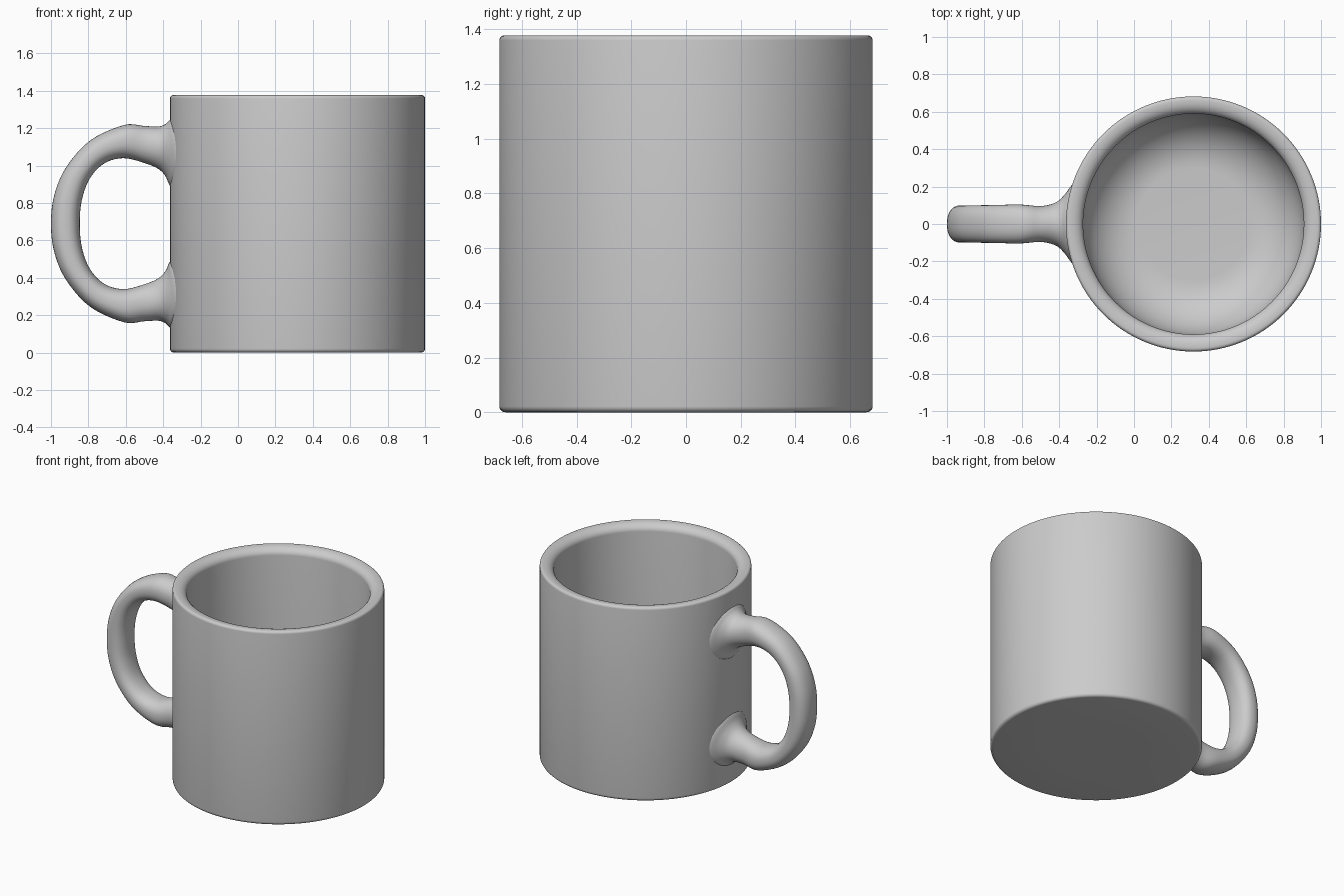
import bpy, bmesh, math

if "Cube" in bpy.data.objects:
    bpy.data.objects.remove(bpy.data.objects["Cube"])

CX, R, H = 0.318, 0.682, 1.377   # body centre, radius, height
MID = 0.69                       # handle mirror height


def finish(name, bm):
    bmesh.ops.recalc_face_normals(bm, faces=bm.faces)
    me = bpy.data.meshes.new(name)
    bm.to_mesh(me)
    bm.free()
    ob = bpy.data.objects.new(name, me)
    bpy.context.collection.objects.link(ob)
    bpy.ops.object.select_all(action='DESELECT')
    ob.select_set(True)
    bpy.context.view_layer.objects.active = ob
    bpy.ops.object.shade_smooth_by_angle(angle=math.radians(40))
    return ob


def arc(cx, cz, rx, rz, a0, a1, n):
    return [(cx + rx * math.cos(math.radians(a0 + (a1 - a0) * i / n)),
             cz + rz * math.sin(math.radians(a0 + (a1 - a0) * i / n))) for i in range(n + 1)]


def skin(bm, rings):
    for a, b in zip(rings, rings[1:]):
        n = len(a)
        for i in range(n):
            bm.faces.new((a[i], a[(i + 1) % n], b[(i + 1) % n], b[i]))
    bm.faces.new(rings[0])
    bm.faces.new(rings[-1])


# Body: lathed profile from underside, over the rim, down to the inner floor
profile = [(0.3, 0)]
profile += arc(R - 0.022, 0.022, 0.022, 0.022, -90, 0, 5)
profile += arc(R - 0.018, H - 0.018, 0.018, 0.018, 0, 90, 5)
profile += arc(0.655, H - 0.05, 0.065, 0.05, 90, 180, 8)
profile += arc(0.3, 0.40, 0.292, 0.30, 0, -90, 14)
bm = bmesh.new()
SEG = 128
rings = [[bm.verts.new((CX + r * math.cos(2 * math.pi * i / SEG),
                        r * math.sin(2 * math.pi * i / SEG), z)) for i in range(SEG)]
         for r, z in profile]
skin(bm, rings)
finish("mug_body", bm)

# Handle upper half: outer x, outer z, inner x, inner z, half width, wrap onto body
half = [
    (-0.348, 1.255, -0.348, 0.880, 0.225, 1),
    (-0.367, 1.243, -0.367, 0.897, 0.205, 1),
    (-0.389, 1.222, -0.389, 0.945, 0.158, 1),
    (-0.427, 1.209, -0.427, 0.983, 0.116, 1),
    (-0.500, 1.212, -0.500, 1.014, 0.096, 0.5),
    (-0.610, 1.217, -0.612, 1.040, 0.104, 0),
    (-0.790, 1.135, -0.715, 1.012, 0.101, 0),
    (-0.920, 0.990, -0.793, 0.930, 0.100, 0),
    (-0.983, 0.840, -0.835, 0.815, 0.100, 0),
]
middle = (-1.0, MID, -0.846, MID, 0.100, 0)
mirrored = [(a, 2 * MID - b, c, 2 * MID - d, w, k) for a, b, c, d, w, k in reversed(half)]
keys = half + [middle] + mirrored


def smooth_path(pts, steps):
    out = []
    for i in range(len(pts) - 1):
        p0, p1, p2, p3 = pts[max(i - 1, 0)], pts[i], pts[i + 1], pts[min(i + 2, len(pts) - 1)]
        for s in range(steps):
            t = s / steps
            out.append([0.5 * (2 * b + (c - a) * t + (2 * a - 5 * b + 4 * c - d) * t * t
                               + (3 * b - a - 3 * c + d) * t ** 3)
                        for a, b, c, d in zip(p0, p1, p2, p3)])
    return out + [list(pts[-1])]


def power(v, e):
    return math.copysign(abs(v) ** e, v)


bm = bmesh.new()
rings = []
N = 40
for ox, oz, ix, iz, w, k in smooth_path(keys, 5):
    ring = []
    e = 1 - 0.14 * (1 - k)       # slightly squarer away from the body
    for i in range(N):
        a = 2 * math.pi * i / N
        u, v = power(math.cos(a), e), power(math.sin(a), e)
        y = w * v
        wrap = k * (R - math.sqrt(R * R - y * y))   # follow the round wall
        ring.append(bm.verts.new(((ox + ix) / 2 + (ox - ix) / 2 * u + wrap, y,
                                  (oz + iz) / 2 + (oz - iz) / 2 * u)))
    rings.append(ring)
skin(bm, rings)
finish("mug_handle", bm)
